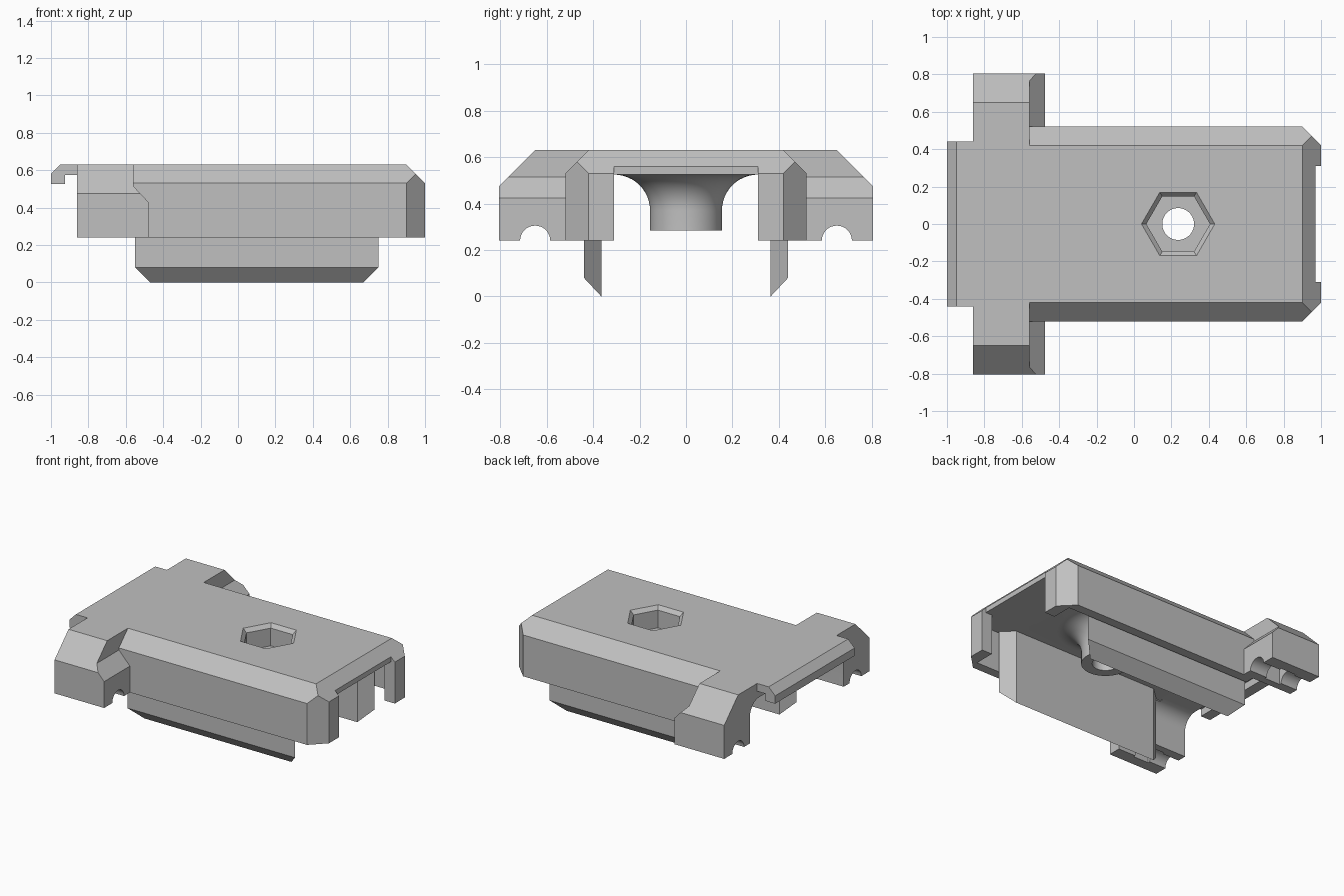
import bpy, bmesh, math
from mathutils import Vector

cube = bpy.data.objects.get("Cube")
if cube:
    bpy.data.objects.remove(cube)

grey = bpy.data.materials.new("plain grey")
grey.use_nodes = True
grey.diffuse_color = (0.53, 0.53, 0.53, 1)
grey.node_tree.nodes["Principled BSDF"].inputs["Base Color"].default_value = grey.diffuse_color

TOP, RIM, CEILING = 0.63, 0.24, 0.525
BOSS_X = 0.236


def make(name, bm):
    bmesh.ops.recalc_face_normals(bm, faces=bm.faces)
    mesh = bpy.data.meshes.new(name)
    bm.to_mesh(mesh)
    bm.free()
    mesh.materials.append(grey)
    ob = bpy.data.objects.new(name, mesh)
    bpy.context.collection.objects.link(ob)
    return ob


def loft(name, loops, planes=()):
    """Skin matching closed loops, then slice off everything beyond each plane."""
    bm = bmesh.new()
    rings = [[bm.verts.new(p) for p in loop] for loop in loops]
    n = len(rings[0])
    for a, b in zip(rings, rings[1:]):
        for i in range(n):
            j = (i + 1) % n
            bm.faces.new((a[i], a[j], b[j], b[i]))
    bm.faces.new(rings[0])
    bm.faces.new(rings[-1])
    for co, no in planes:
        geom = bm.verts[:] + bm.edges[:] + bm.faces[:]
        bmesh.ops.bisect_plane(bm, geom=geom, plane_co=co,
                               plane_no=Vector(no).normalized(), clear_outer=True)
        bmesh.ops.holes_fill(bm, edges=[e for e in bm.edges if e.is_boundary])
    return make(name, bm)


def box(name, x0, x1, y0, y1, z0, z1, planes=()):
    corners = ((x0, y0), (x1, y0), (x1, y1), (x0, y1))
    return loft(name, [[(x, y, z) for x, y in corners] for z in (z0, z1)], planes)


def side_profile(name, points, half_width, planes=()):
    return loft(name, [[(x, y, z) for x, z in points] for y in (-half_width, half_width)], planes)


def end_profile(name, points, x0, x1):
    return loft(name, [[(x, y, z) for y, z in points] for x in (x0, x1)])


def lathe(name, profile, sides):
    """Stack rings of (radius, height) about the screw axis."""
    angles = [math.tau * i / sides for i in range(sides)]
    return loft(name, [[(BOSS_X + r * math.cos(a), r * math.sin(a), z) for a in angles]
                       for r, z in profile])


def combine(target, tool, operation):
    mod = target.modifiers.new(operation, "BOOLEAN")
    mod.operation, mod.solver, mod.object = operation, "EXACT", tool
    bpy.context.view_layer.objects.active = target
    bpy.ops.object.modifier_apply(modifier=mod.name)
    bpy.data.objects.remove(tool)


# Main cover with bevelled top edges and end corners
cover = box("cover", -0.86, 1, -0.52, 0.52, RIM, TOP, [
    ((0, 0.52, 0.53), (0, 1, 1)), ((0, -0.52, 0.53), (0, -1, 1)),
    ((1, 0, 0.53), (1, 0, 1)),
    ((1, 0.42, 0), (1, 1, 0)), ((1, -0.42, 0), (1, -1, 0))])

# Cross bar forming both side ears
ears = side_profile("ears", [(-0.86, RIM), (-0.475, RIM), (-0.475, 0.425),
                             (-0.56, 0.515), (-0.56, TOP), (-0.86, TOP)], 0.805, [
    ((0, 0.805, 0.475), (0, 1, 1)), ((0, -0.805, 0.475), (0, -1, 1))])
combine(cover, ears, "UNION")

# Hollow underside, rounded where it opens between the ears
combine(cover, box("cavity", -0.6, 0.92, -0.455, 0.455, 0, CEILING), "DIFFERENCE")
arc = [(0.42 + 0.1 * math.cos(a), 0.425 + 0.1 * math.sin(a))
       for a in (math.pi / 16 * i for i in range(9))]
arch = [(0.52, 0)] + arc + [(-y, z) for y, z in reversed(arc)] + [(-0.52, 0)]
combine(cover, end_profile("rear_opening", arch, -1, -0.55), "DIFFERENCE")

# Opening and shallow notch in the front end wall
combine(cover, box("end_opening", 0.85, 1.1, -0.31, 0.31, 0, CEILING), "DIFFERENCE")
combine(cover, box("end_notch", 0.97, 1.1, -0.31, 0.31, 0.4, 0.8), "DIFFERENCE")

# Rod channels and inner pockets under the ears
for side in (-1, 1):
    ring = [(side * 0.65 + 0.065 * math.cos(a), RIM + 0.065 * math.sin(a))
            for a in (math.tau * i / 32 for i in range(32))]
    combine(cover, end_profile("rod_channel", ring, -1, -0.4), "DIFFERENCE")
    y0, y1 = sorted((side * 0.57, side * 0.73))
    combine(cover, box("ear_pocket", -0.73, -0.61, y0, y1, 0, 0.38), "DIFFERENCE")

# Flared screw boss
flare = [(0.31 - 0.155 * math.cos(a), 0.37 + 0.155 * math.sin(a))
         for a in (math.pi / 24 * i for i in range(13))]
boss = lathe("boss", [(0.155, 0.285)] + flare + [(0.31, 0.56)], 64)
combine(cover, boss, "UNION")

# Hexagonal nut recess with bevelled rim, and screw hole
combine(cover, lathe("nut_recess", [(0.17, 0.48), (0.17, 0.604), (0.196, TOP), (0.196, 0.7)], 6),
        "DIFFERENCE")
combine(cover, lathe("screw_hole", [(0.085, 0.1), (0.085, 0.8)], 48), "DIFFERENCE")

# Hooked lip along the rear edge
hook = side_profile("hook", [(-0.86, TOP), (-0.95, TOP), (-1, 0.58), (-1, CEILING),
                             (-0.925, CEILING), (-0.925, 0.575), (-0.86, 0.575)], 0.44)
combine(cover, hook, "UNION")

# Hanging clip plates, bevelled toward their inner faces
clips = []
for side, label in ((-1, "right"), (1, "left")):
    outer = [(-0.55, 0.08), (0.75, 0.08), (0.75, 0.55), (-0.55, 0.55)]
    inner = [(-0.47, 0), (0.67, 0), (0.67, 0.55), (-0.47, 0.55)]
    clips.append(loft(label + "_clip", [[(x, side * y, z) for x, z in pts]
                                        for y, pts in ((0.44, outer), (0.365, inner))]))

# Smooth curved walls, crisp edges
bpy.ops.object.select_all(action="DESELECT")
cover.select_set(True)
bpy.context.view_layer.objects.active = cover
bpy.ops.object.shade_smooth_by_angle(angle=math.radians(25))
